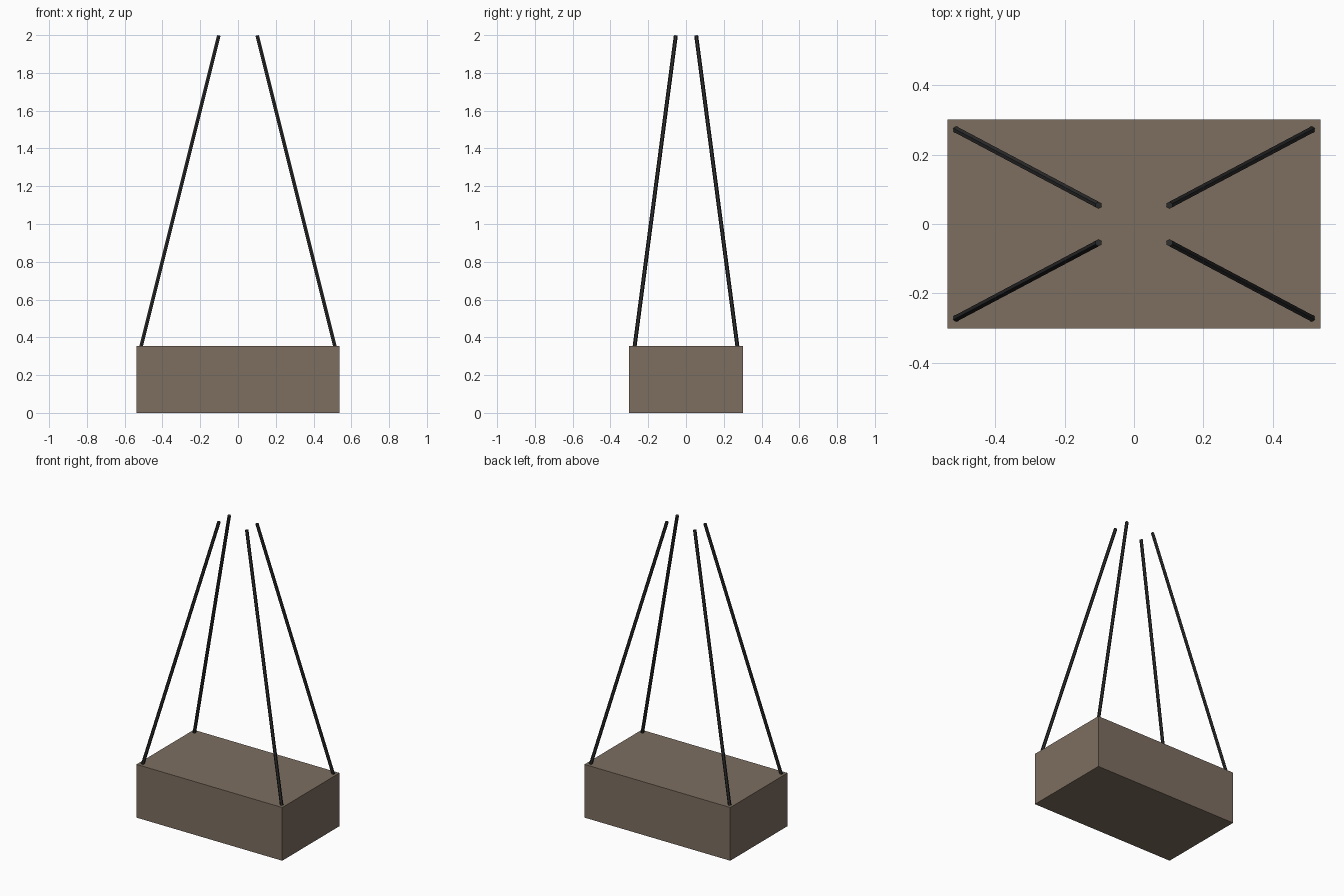
import bpy
from mathutils import Vector

if "Cube" in bpy.data.objects:
    bpy.data.objects.remove(bpy.data.objects["Cube"])


def material(name, color):
    m = bpy.data.materials.new(name)
    m.diffuse_color = (*color, 1)
    m.use_nodes = True
    m.node_tree.nodes["Principled BSDF"].inputs["Base Color"].default_value = m.diffuse_color
    return m


brown = material("dull brown", (0.205, 0.157, 0.118))
black = material("rope black", (0.026, 0.026, 0.026))

# Solid crate hanging below the ropes
bpy.ops.mesh.primitive_cube_add(size=1, location=(0, 0, 0.1775))
crate = bpy.context.object
crate.name = "crate"
crate.scale = (1.076, 0.604, 0.355)
crate.data.materials.append(brown)


# Thin six-sided rope between two points
def rope(name, start, end, radius=0.0105):
    axis = end - start
    bpy.ops.mesh.primitive_cylinder_add(
        vertices=6, radius=radius, depth=axis.length,
        location=(start + end) / 2,
        rotation=axis.to_track_quat('Z', 'Y').to_euler())
    obj = bpy.context.object
    obj.name = name
    obj.data.materials.append(black)


# One rope from each top corner, leaning in towards the middle
for sx, side in ((-1, "left"), (1, "right")):
    for sy, end in ((-1, "front"), (1, "back")):
        rope(f"{end}_{side}_rope",
             Vector((sx * 0.513, sy * 0.272, 0.352)),
             Vector((sx * 0.102, sy * 0.054, 1.997)))
